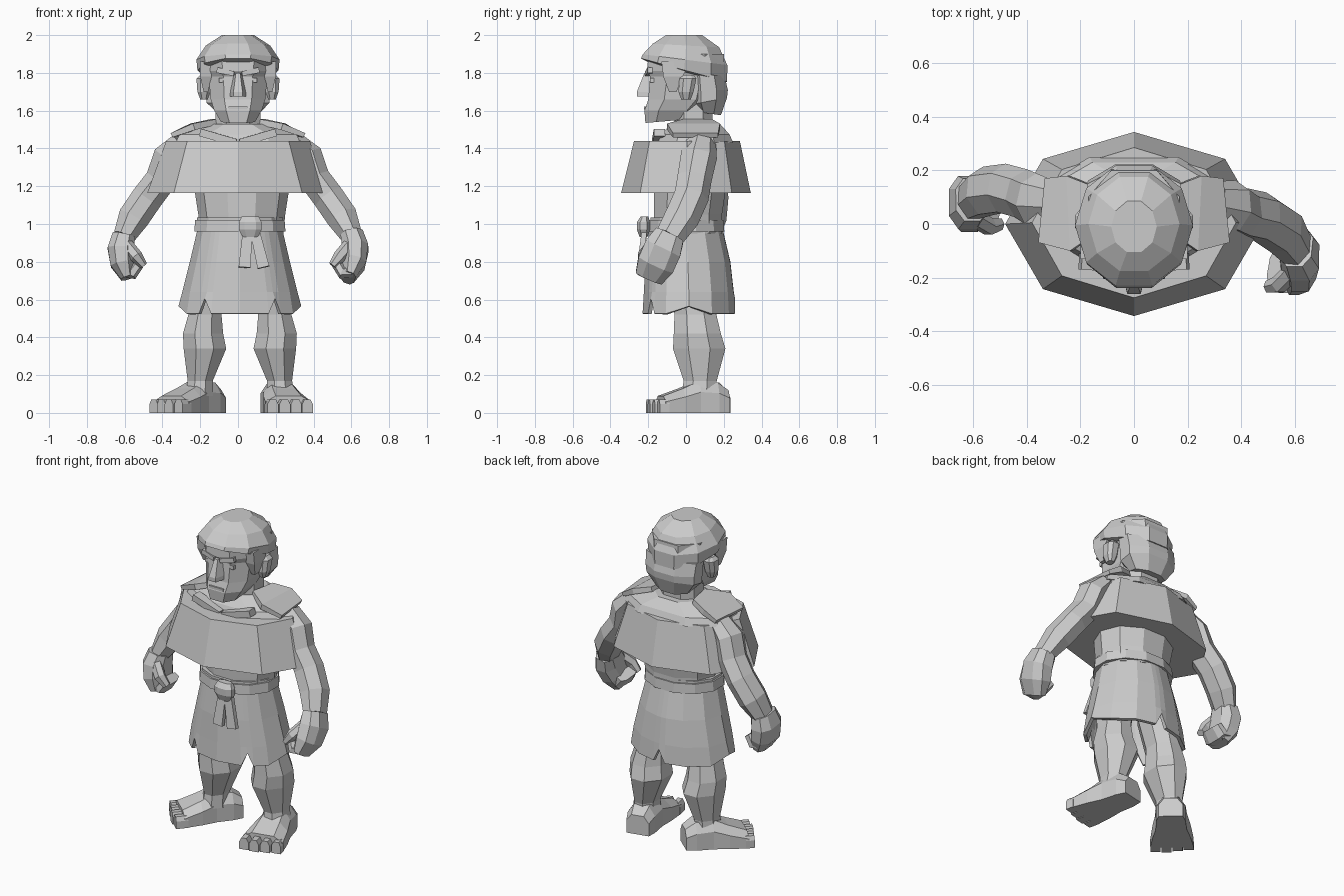
import bpy, bmesh, math
from mathutils import Vector

old = bpy.data.objects.get("Cube")
if old:
    bpy.data.objects.remove(old, do_unlink=True)

stone = bpy.data.materials.new("plain_grey")
stone.use_nodes = True
GREY = (0.6, 0.6, 0.6, 1)
stone.diffuse_color = GREY
stone.node_tree.nodes["Principled BSDF"].inputs["Base Color"].default_value = GREY

X, Y, Z = Vector((1, 0, 0)), Vector((0, 1, 0)), Vector((0, 0, 1))


def circle(count):
    """Unit polygon with a flat side to the front."""
    step = 2 * math.pi / count
    turn = step / 2 - math.pi / 2
    return [(math.cos(i * step + turn), math.sin(i * step + turn)) for i in range(count)]


def chamfered(cut):
    """Unit square with its corners cut off."""
    corners = [(-1, -1), (1, -1), (1, 1), (-1, 1)]
    result = []
    for i, (a, b) in enumerate(corners):
        first, second = (a, b * cut), (a * cut, b)
        result += [first, second] if i % 2 == 0 else [second, first]
    return result


SQUARE = [(-1, -1), (1, -1), (1, 1), (-1, 1)]
BLOCK = chamfered(.5)
FOOT = [(-1, -1), (1, -1), (1, .3), (.55, 1), (-.55, 1), (-1, .3)]
POINTED = [(math.cos(i * math.pi / 4), math.sin(i * math.pi / 4)) for i in range(8)]


def loft(name, rings, shape, axis=None, up=Y, caps=True):
    """Skin rings of (x, y, z, half width, half depth, tilt); no axis follows the path."""
    bm = bmesh.new()
    centres = [Vector(ring[:3]) for ring in rings]
    loops = []
    for i, ring in enumerate(rings):
        following, previous = centres[min(i + 1, len(rings) - 1)], centres[max(i - 1, 0)]
        ahead = axis or (following - previous).normalized()
        side = ahead.cross(up).normalized()
        top = side.cross(ahead)
        tilt = ring[5] if len(ring) > 5 else 0
        loops.append([bm.verts.new(centres[i] + side * a * ring[3] + top * b * ring[4]
                                   + ahead * b * tilt) for a, b in shape])
    count = len(shape)
    for low, high in zip(loops, loops[1:]):
        for j in range(count):
            k = (j + 1) % count
            bm.faces.new((low[j], low[k], high[k], high[j]))
    if caps:
        bm.faces.new(loops[0])
        bm.faces.new(loops[-1])
    bmesh.ops.recalc_face_normals(bm, faces=bm.faces)
    mesh = bpy.data.meshes.new(name)
    bm.to_mesh(mesh)
    bm.free()
    mesh.materials.append(stone)
    part = bpy.data.objects.new(name, mesh)
    bpy.context.collection.objects.link(part)
    return part


def stack(name, rings, shape, x=0.0, caps=True):
    """Loft upright from rings of (y, z, half width, half depth, tilt)."""
    return loft(name, [(x, *ring) for ring in rings], shape, axis=Z, caps=caps)


# torso, cape and shoulders
stack("torso", [(.01, .95, .22, .19), (.01, 1.05, .23, .19), (.02, 1.18, .25, .2),
                (.04, 1.3, .33, .2), (.05, 1.42, .36, .18)], circle(10), x=.02)
stack("cape", [(0, 1.165, .48, .343), (.005, 1.44, .38, .28)], POINTED)
stack("shoulders", [(.05, 1.43, .33, .2), (.05, 1.475, .31, .18), (.05, 1.53, .14, .13)], BLOCK)
for side in (-1, 1):
    loft("shoulder_flap", [(side * .34, .05, 1.47, .12, .012), (side * .24, .04, 1.515, .14, .018),
                           (side * .13, .06, 1.54, .08, .015)], SQUARE, up=Z)
    loft("collar_fold", [(side * .2, -.14, 1.485, .03, .02), (side * .01, -.15, 1.43, .03, .02)],
         SQUARE, up=Z)

# skirt with narrow slits along its hem
notches = (90, 235, 305)
angles = list(range(0, 360, 30))
angles = [a for a in angles if all(abs(a - notch) > 10 for notch in notches)]
angles = sorted(angles + [notch + d for notch in notches for d in (-7, 0, 7)])
hem = [(math.cos(math.radians(-a)), math.sin(math.radians(a))) for a in angles]
skirt = stack("skirt", [(.015, .525, .325, .245), (.015, .64, .305, .238),
                        (.01, .8, .265, .225), (0, .97, .225, .195)], hem, x=.01, caps=False)
for vertex, angle in zip(skirt.data.vertices, angles):
    if angle in notches:
        vertex.co.z += .08
    elif angle % 180 == 0:
        vertex.co.z += .04
thick = skirt.modifiers.new("cloth_thickness", 'SOLIDIFY')
thick.thickness = .02

# belt with knot and two hanging ends
stack("belt", [(0, .96, .25, .21), (0, 1.02, .245, .205)], circle(12), x=.01)
stack("belt_edge", [(0, 1.01, .235, .195), (0, 1.035, .235, .195)], circle(12), x=.01)
stack("belt_knot", [(-.225, .93, .04, .02), (-.225, .97, .06, .035),
                    (-.225, 1.01, .06, .035), (-.22, 1.04, .045, .02)], BLOCK, x=.065)
for top_x, low_x in ((.05, .035), (.09, .135)):
    loft("belt_end", [(top_x, -.22, .96, .025, .014), (low_x, -.245, .77, .032, .014)], SQUARE)

# neck, head and face
stack("neck", [(.05, 1.44, .14, .12), (.04, 1.53, .12, .1), (.04, 1.66, .12, .1)], BLOCK)
stack("head", [(-.1, 1.545, .09, .115, .01), (-.07, 1.6, .125, .15), (-.03, 1.66, .145, .17),
               (-.01, 1.78, .155, .18), (0, 1.81, .165, .205), (0, 1.9, .17, .2)], BLOCK)
stack("nose", [(-.215, 1.675, .05, .045), (-.215, 1.7, .048, .045), (-.2, 1.8, .022, .02)],
      [(-.5, -1), (.5, -1), (1, 1), (-1, 1)])
loft("mouth", [(x, -.21, 1.615, .008, .012) for x in (-.05, .05)], SQUARE, X)
for side in (-1, 1):
    loft("brow", [(side * .02, -.205, 1.795, .012, .012), (side * .11, -.19, 1.815, .015, .014)],
         SQUARE)
    loft("eye", [(side * x, -.18, 1.76, .012, .01) for x in (.04, .1)], SQUARE, X)
    stack("ear", [(0, 1.66, .02, .025), (0, 1.7, .035, .04), (.01, 1.77, .04, .045),
                  (.01, 1.79, .02, .03)], BLOCK, x=side * .18)
    stack("side_lock", [(-.07, 1.7, .012, .02), (-.07, 1.78, .03, .05), (-.05, 1.86, .03, .08)],
          SQUARE, x=side * .17)

# layered hair: lower back mass, then the full cap with a heavy fringe
stack("back_hair", [(.12, 1.585, .12, .07, -.01), (.12, 1.65, .18, .105, .02),
                    (.12, 1.71, .185, .11), (.11, 1.79, .19, .1)], circle(8))
stack("hair_cap", [(.01, 1.8, .185, .2, -.05), (-.01, 1.815, .215, .24, -.065),
                   (-.005, 1.87, .22, .235, -.03), (0, 1.945, .17, .185, -.01),
                   (-.01, 2, .085, .1)], circle(10))

# arms are mirrored; the left one swings further forward the lower it hangs
ARM = [(.3, .08, 1.43, .06, .08), (.37, .09, 1.36, .08, .1), (.405, .11, 1.24, .085, .095),
       (.48, .13, 1.14, .085, .095), (.555, .12, 1.03, .085, .095), (.605, .09, .93, .06, .08)]
HAND = [(.605, .09, .94, .06, .08), (.62, .08, .87, .07, .1), (.61, .07, .79, .065, .1),
        (.585, .06, .715, .035, .075)]
THUMB = [(.59, .02, .89, .035, .035), (.54, -.01, .83, .035, .035), (.5, 0, .78, .022, .025)]
FINGERS = [(.6, .07, .75, .035, .08), (.56, .07, .74, .035, .08), (.525, .07, .79, .03, .07)]
for name, side, swing in (("right", -1, 0), ("left", 1, .36)):
    for part, rings, shape in (("arm", ARM, circle(7)), ("hand", HAND, BLOCK),
                               ("thumb", THUMB, circle(6)), ("fingers", FINGERS, BLOCK)):
        loft(name + "_" + part, [(side * x, y - swing * (ARM[0][2] - z), z, a, b)
                                 for x, y, z, a, b in rings], shape)

# legs, feet and toes; the right foot turns further out
LEG = [(.01, .07, .09, .08, .1), (.005, .075, .17, .072, .095), (-.02, .07, .34, .122, .15),
       (-.01, .06, .42, .115, .135), (-.02, .05, .52, .095, .12), (-.05, .03, .72, .11, .13)]
SOLE = [(0, .07, .06), (.06, .085, .08), (.16, .09, .085), (.25, .11, .065), (.36, .125, .045)]
for name, side, turn in (("right", -1, -.72), ("left", 1, .22)):
    hip = side * .205 + .01
    loft(name + "_leg", [(hip + side * x, *rest) for x, *rest in LEG], circle(8), Z)
    way = Vector((math.sin(turn), -math.cos(turn), 0))
    across = way.cross(Z)
    heel = Vector((hip, .1, 0)) - way * .12
    loft(name + "_foot", [(*(heel + way * reach + Z * height), width, height)
                          for reach, width, height in SOLE], FOOT, way, Z)
    for i in range(4):
        offset = i - 1.5
        base = heel + across * offset * .064 + Z * .036
        tip = .42 - .012 * abs(offset - side * .8)
        loft(name + "_toe", [(*(base + way * reach), .029, .036) for reach in (.34, tip)],
             FOOT, way, Z)
